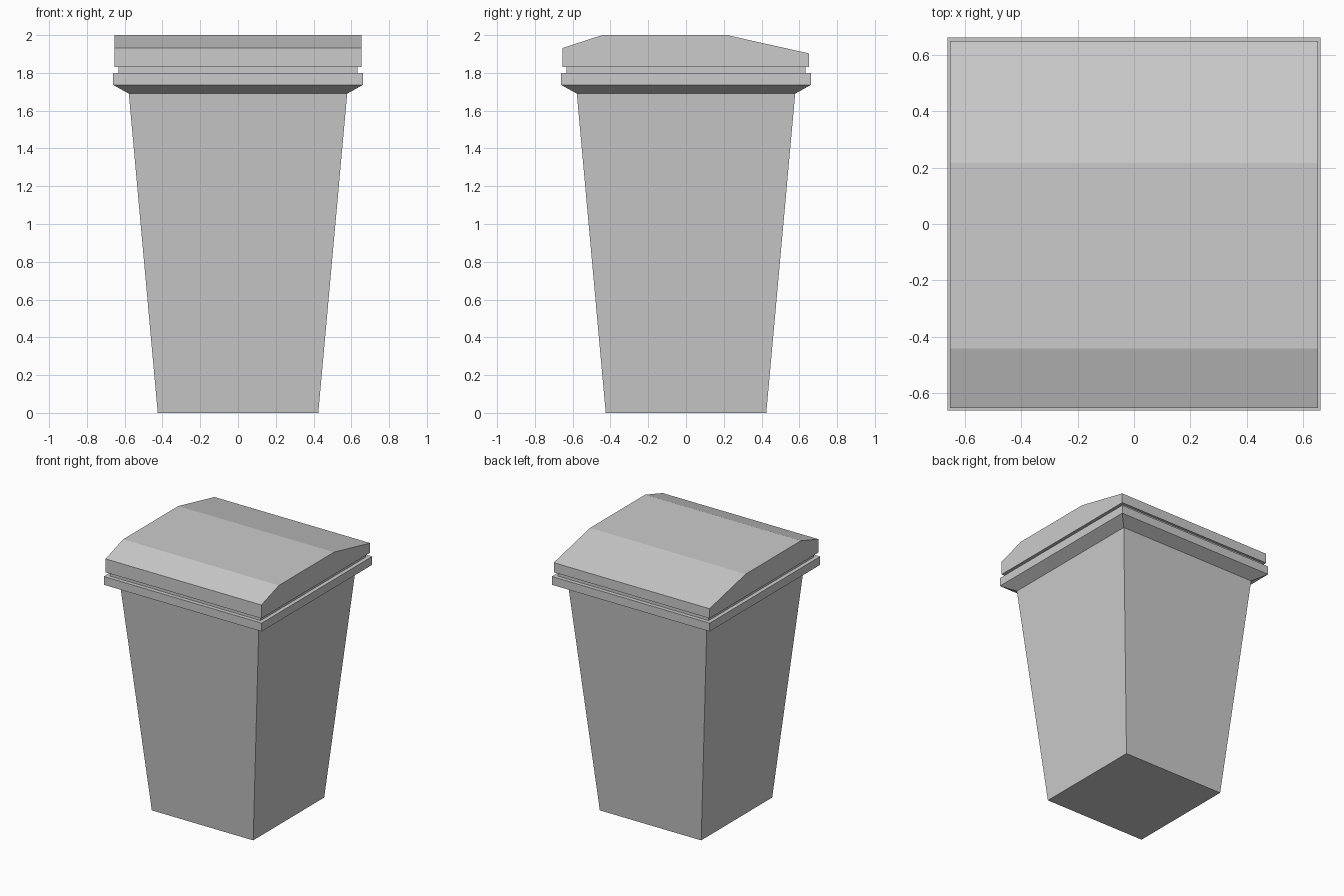
import bpy, bmesh

if "Cube" in bpy.data.objects:
    bpy.data.objects.remove(bpy.data.objects["Cube"])


def finish(name, bm):
    bmesh.ops.recalc_face_normals(bm, faces=bm.faces)
    mesh = bpy.data.meshes.new(name)
    bm.to_mesh(mesh)
    bm.free()
    obj = bpy.data.objects.new(name, mesh)
    bpy.context.collection.objects.link(obj)
    return obj


def square_loft(name, sections):
    """Stack square rings given as (half width, height) and cap both ends."""
    bm = bmesh.new()
    rings = [[bm.verts.new((sx * h, sy * h, z))
              for sx, sy in ((-1, -1), (1, -1), (1, 1), (-1, 1))]
             for h, z in sections]
    for low, high in zip(rings, rings[1:]):
        for i in range(4):
            j = (i + 1) % 4
            bm.faces.new((low[i], low[j], high[j], high[i]))
    bm.faces.new(rings[0][::-1])
    bm.faces.new(rings[-1])
    return finish(name, bm)


def extrude_side_profile(name, profile, half_width):
    """Extrude a (y, z) outline across x."""
    bm = bmesh.new()
    face = bm.faces.new([bm.verts.new((-half_width, y, z)) for y, z in profile])
    new = bmesh.ops.extrude_face_region(bm, geom=[face])["geom"]
    verts = [g for g in new if isinstance(g, bmesh.types.BMVert)]
    bmesh.ops.translate(bm, verts=verts, vec=(2 * half_width, 0, 0))
    return finish(name, bm)


# Tapered bin with flared rim and recessed neck under the lid
square_loft("bin_body", [(0.425, 0), (0.578, 1.69), (0.662, 1.737),
                         (0.662, 1.80), (0.632, 1.80), (0.632, 1.83)])

# Lid with a short steep front slope and a long shallow back slope
extrude_side_profile("lid", [(-0.653, 1.83), (0.651, 1.83), (0.651, 1.903),
                             (0.217, 2.0), (-0.443, 2.0), (-0.653, 1.932)], 0.653)
